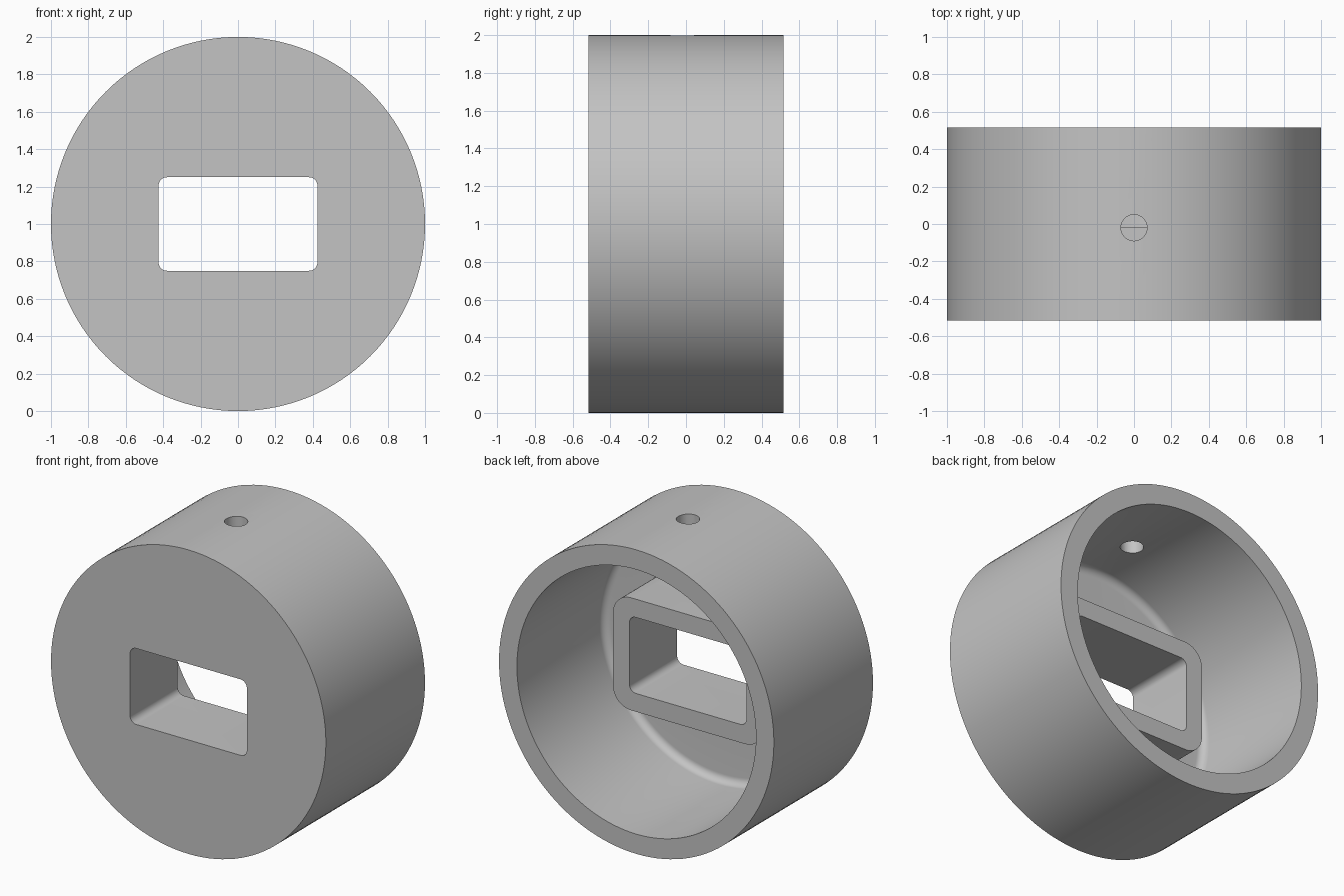
import bpy, bmesh
from math import cos, sin, pi, radians
from mathutils import Vector, Matrix

cube = bpy.data.objects.get("Cube")
if cube:
    bpy.data.objects.remove(cube, do_unlink=True)

HALF = 0.515      # half of the depth
BORE = 0.87       # inner radius of the cup
FLOOR = -0.39     # inside face of the front wall
COLLAR = -0.02    # back end of the slot collar
FILLET = 0.05

grey = bpy.data.materials.new("plain_grey")
grey.use_nodes = True
colour = (0.55, 0.55, 0.55, 1)
grey.diffuse_color = colour
grey.node_tree.nodes["Principled BSDF"].inputs["Base Color"].default_value = colour


def finish(name, bm):
    bmesh.ops.recalc_face_normals(bm, faces=bm.faces)
    mesh = bpy.data.meshes.new(name)
    bm.to_mesh(mesh)
    bm.free()
    mesh.materials.append(grey)
    ob = bpy.data.objects.new(name, mesh)
    bpy.context.collection.objects.link(ob)
    return ob


def lathe(name, profile, steps):
    """Turn (radius, y) points about the y axis through the centre."""
    bm = bmesh.new()
    verts = [bm.verts.new((r, y, 1)) for r, y in profile]
    edges = [bm.edges.new(pair) for pair in zip(verts, verts[1:])]
    bmesh.ops.spin(bm, geom=verts + edges, cent=(0, 0, 1), axis=(0, 1, 0),
                   angle=2 * pi, steps=steps)
    bmesh.ops.remove_doubles(bm, verts=bm.verts, dist=1e-4)
    return finish(name, bm)


def rounded_bar(name, half_w, half_h, radius, y0, y1, steps=10):
    """Rounded rectangle in x and z, extruded along y."""
    bm = bmesh.new()
    ring = []
    for k, (sx, sz) in enumerate([(1, 1), (-1, 1), (-1, -1), (1, -1)]):
        for i in range(steps + 1):
            a = (k + i / steps) * pi / 2
            ring.append(bm.verts.new((sx * (half_w - radius) + radius * cos(a), y0,
                                      1 + sz * (half_h - radius) + radius * sin(a))))
    face = bm.faces.new(ring)
    new = bmesh.ops.extrude_face_region(bm, geom=[face])["geom"]
    bmesh.ops.translate(bm, vec=(0, y1 - y0, 0),
                        verts=[v for v in new if isinstance(v, bmesh.types.BMVert)])
    # extrusion leaves the first cap in place or removes it; make sure it is closed
    bmesh.ops.holes_fill(bm, edges=[e for e in bm.edges if e.is_boundary])
    return finish(name, bm)


def combine(target, tool, operation):
    mod = target.modifiers.new(tool.name, 'BOOLEAN')
    mod.operation, mod.solver, mod.object = operation, 'EXACT', tool
    bpy.context.view_layer.objects.active = target
    bpy.ops.object.modifier_apply(modifier=mod.name)
    bpy.data.objects.remove(tool, do_unlink=True)


# Cup: closed at the front, open at the back, filleted where wall meets floor
corner = [(BORE - FILLET + FILLET * cos(a), FLOOR + FILLET - FILLET * sin(a))
          for a in (i * pi / 16 for i in range(9))]
cup = lathe("round_cup", [(0, -HALF), (1, -HALF), (1, HALF), (BORE, HALF)]
            + corner + [(0, FLOOR)], 128)

# Collar around the slot, rising from the floor
combine(cup, rounded_bar("slot_collar", 0.545, 0.37, 0.13, FLOOR - 0.06, COLLAR), 'UNION')

# Slot through the front wall and the collar
combine(cup, rounded_bar("slot_cutter", 0.425, 0.25, 0.045, -1, 1), 'DIFFERENCE')

# Small screw hole through the top of the wall
bm = bmesh.new()
bmesh.ops.create_cone(bm, cap_ends=True, segments=40, radius1=0.07, radius2=0.07,
                      depth=0.6, matrix=Matrix.Translation(Vector((0, COLLAR, 1.9))))
combine(cup, finish("hole_cutter", bm), 'DIFFERENCE')

# Smooth curved walls, sharp rims
bpy.ops.object.select_all(action='DESELECT')
cup.select_set(True)
bpy.context.view_layer.objects.active = cup
bpy.ops.object.shade_smooth_by_angle(angle=radians(30))
